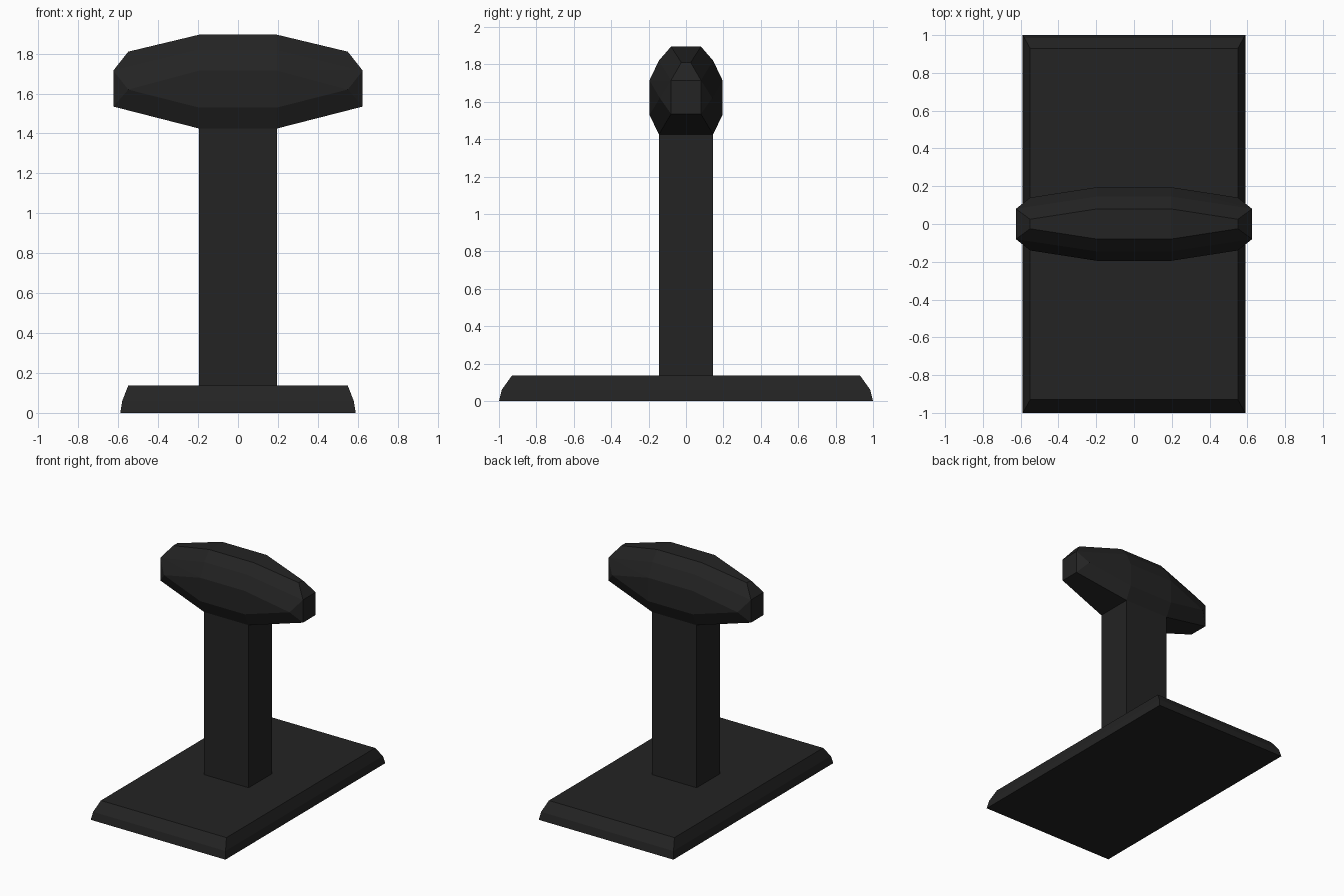
import bpy, bmesh
from itertools import product

cube = bpy.data.objects.get("Cube")
if cube:
    bpy.data.objects.remove(cube, do_unlink=True)

black = bpy.data.materials.new("matte black")
black.use_nodes = True
colour = (0.017, 0.017, 0.017, 1)
black.diffuse_color = colour
bsdf = black.node_tree.nodes["Principled BSDF"]
bsdf.inputs["Base Color"].default_value = colour
bsdf.inputs["Roughness"].default_value = 0.8


def convex_part(name, corners):
    """Convex solid from (x, y, z) corners mirrored over both x and y."""
    bm = bmesh.new()
    for (x, y, z), sx, sy in product(corners, (-1, 1), (-1, 1)):
        bm.verts.new((x * sx, y * sy, z))
    bmesh.ops.convex_hull(bm, input=bm.verts)
    bmesh.ops.dissolve_limit(bm, angle_limit=0.01, verts=bm.verts, edges=bm.edges)
    bmesh.ops.recalc_face_normals(bm, faces=bm.faces)
    mesh = bpy.data.meshes.new(name)
    bm.to_mesh(mesh)
    bm.free()
    mesh.materials.append(black)
    obj = bpy.data.objects.new(name, mesh)
    bpy.context.collection.objects.link(obj)
    return obj


# Rectangular base with a two-step chamfered rim
convex_part("base_plate", [(0.59, 1.0, 0), (0.58, 0.985, 0.06), (0.55, 0.93, 0.137)])

# Square-edged upright
convex_part("post", [(0.195, 0.145, 0.13), (0.195, 0.145, 1.43)])

# Faceted cross handle: wide middle section, pinched shoulders, small end caps
middle = [(0.195, y, z) for y, z in
          ((0.145, 1.425), (0.195, 1.53), (0.195, 1.715), (0.145, 1.82), (0.08, 1.895))]
shoulder = [(0.55, 0.14, 1.62), (0.55, 0.025, 1.81)]
end_cap = [(0.625, 0.08, 1.535), (0.625, 0.08, 1.715)]
convex_part("handle", middle + shoulder + end_cap)
